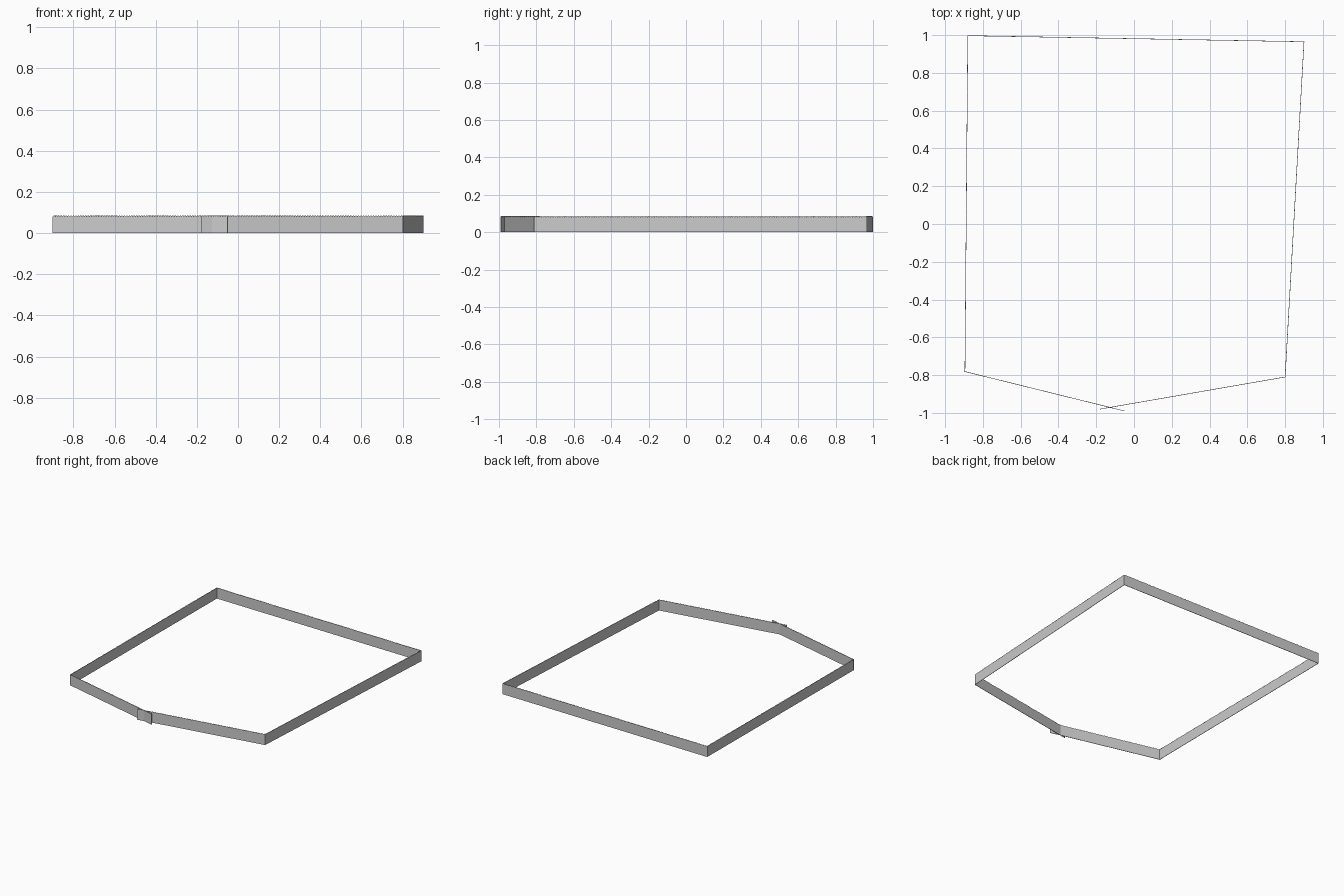
import bpy, bmesh
from mathutils import Vector

cube = bpy.data.objects.get("Cube")
if cube:
    bpy.data.objects.remove(cube, do_unlink=True)

HEIGHT = 0.086       # panel height to the tips of the teeth
TOOTH = 0.005        # depth of the serrated top edge
TEETH = 8            # teeth per panel
PITCH = 0.0985       # spacing of neighbouring panels
THICKNESS = 0.003

steel = bpy.data.materials.new("light grey")
steel.use_nodes = True
GREY = (0.6, 0.6, 0.6, 1)
steel.diffuse_color = GREY
bsdf = next(n for n in steel.node_tree.nodes if n.type == 'BSDF_PRINCIPLED')
bsdf.inputs["Base Color"].default_value = GREY
bsdf.inputs["Roughness"].default_value = 0.7


def add_panel(bm, start, along, out, length):
    """A thin flat panel with a serrated top edge."""
    profile = [(0, 0), (length, 0)]
    for i in range(2 * TEETH, -1, -1):
        profile.append((length * i / (2 * TEETH), HEIGHT - TOOTH * (1 - i % 2)))
    rings = []
    for side in (0.5, -0.5):
        base = start + out * (side * THICKNESS)
        rings.append([bm.verts.new((*(base + along * s), z)) for s, z in profile])
    front, back = rings
    bm.faces.new(front)
    bm.faces.new(back[::-1])
    for i in range(len(profile)):
        bm.faces.new((front[i - 1], back[i - 1], back[i], front[i]))


def fence_run(name, a, b):
    """A straight run of equal panels from a to b."""
    a, b = Vector(a), Vector(b)
    along = (b - a).normalized()
    out = Vector((along.y, -along.x))
    count = round((b - a).length / PITCH)
    pitch = (b - a).length / count
    bm = bmesh.new()
    for i in range(count):
        add_panel(bm, a + along * (pitch * i), along, out, pitch)
    bmesh.ops.recalc_face_normals(bm, faces=bm.faces)
    mesh = bpy.data.meshes.new(name)
    bm.to_mesh(mesh)
    bm.free()
    mesh.materials.append(steel)
    obj = bpy.data.objects.new(name, mesh)
    bpy.context.collection.objects.link(obj)


# Five runs, counter-clockwise; the two front runs cross near the middle
fence_run("front_left_fence", (-0.18, -0.98), (0.80, -0.81))
fence_run("left_fence", (0.80, -0.81), (0.90, 0.965))
fence_run("back_fence", (0.90, 0.965), (-0.88, 0.997))
fence_run("right_fence", (-0.88, 0.997), (-0.895, -0.78))
fence_run("front_right_fence", (-0.90, -0.78), (-0.05, -0.99))
